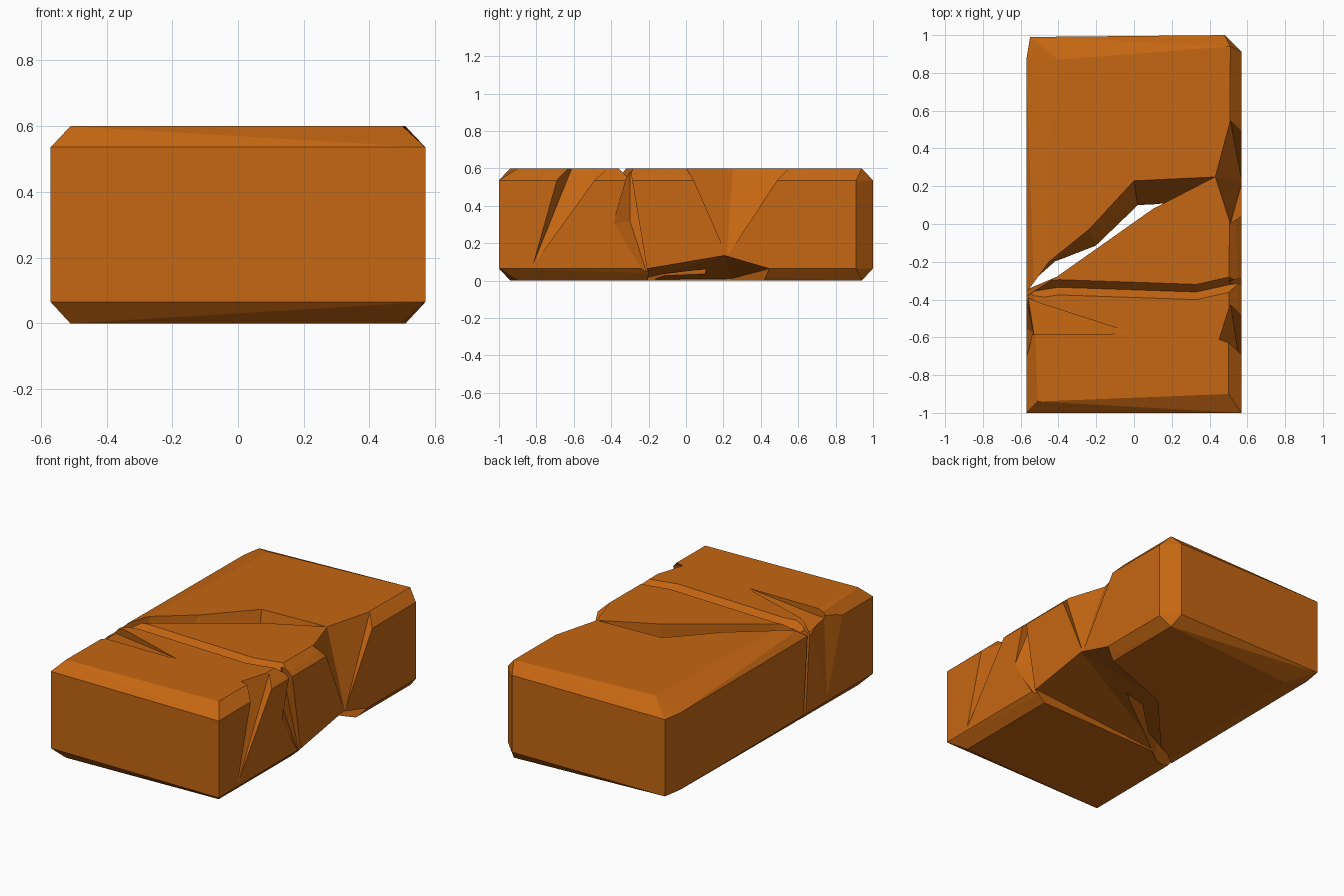
import bpy, bmesh
from mathutils import Vector

if "Cube" in bpy.data.objects:
    bpy.data.objects.remove(bpy.data.objects["Cube"])

clay = bpy.data.materials.new("burnt orange clay")
clay.diffuse_color = (0.56, 0.135, 0.006, 1)
clay.use_nodes = True
clay.node_tree.nodes["Principled BSDF"].inputs["Base Color"].default_value = clay.diffuse_color


def finish(bm, name):
    bmesh.ops.recalc_face_normals(bm, faces=bm.faces)
    mesh = bpy.data.meshes.new(name)
    bm.to_mesh(mesh)
    bm.free()
    mesh.materials.append(clay)
    ob = bpy.data.objects.new(name, mesh)
    bpy.context.collection.objects.link(ob)
    return ob


def hull(name, points):
    """Convex solid around a handful of points."""
    bm = bmesh.new()
    verts = [bm.verts.new(p) for p in points]
    bmesh.ops.convex_hull(bm, input=verts)
    loose = [v for v in bm.verts if not v.link_faces]
    bmesh.ops.delete(bm, geom=loose, context='VERTS')
    return finish(bm, name)


def loft(name, low, high, z0, z1):
    """Solid between two outlines with equal point counts."""
    bm = bmesh.new()
    a = [bm.verts.new((x, y, z0)) for x, y in low]
    b = [bm.verts.new((x, y, z1)) for x, y in high]
    bm.faces.new(a)
    bm.faces.new(b)
    for i in range(len(a)):
        j = (i + 1) % len(a)
        bm.faces.new((a[i], a[j], b[j], b[i]))
    bmesh.ops.triangulate(bm, faces=bm.faces)
    return finish(bm, name)


def cut(body, cutter):
    cutter.hide_render = True
    mod = body.modifiers.new("cut", 'BOOLEAN')
    mod.operation = 'DIFFERENCE'
    mod.solver = 'EXACT'
    mod.object = cutter
    bpy.context.view_layer.objects.active = body
    bpy.ops.object.modifier_apply(modifier=mod.name)
    bpy.data.objects.remove(cutter, do_unlink=True)


def chip(outward, *points):
    """Knock off the corner between these points, sweeping outward."""
    inner = [Vector(p) for p in points]
    cut(brick, hull("chip_cutter", inner + [p + Vector(outward) for p in inner]))


# Brick body: waist outline plus smaller, matching top and bottom outlines
waist = [(-.57, -1), (.57, -1), (.57, .91), (.48, 1), (-.55, .99), (-.57, .87)]
cap = [(-.51, -.94), (0, -.87), (.5, -.9), (.51, .94), (0, .85), (-.4, .87)]
pts = [(x, y, z) for x, y in waist for z in (.065, .536)]
pts += [(x, y, z) for x, y in cap for z in (0, .6)]
brick = hull("cracked_brick", pts)

# Main crack: wide at the top, a thin gap at the bottom
crack_top = [(-.6, -.41), (-.45, -.2), (-.24, -.03), (0, .23), (.43, .25), (.1, .08), (-.41, -.28)]
crack_low = [(-.6, -.36), (-.42, -.2), (-.2, -.12), (.02, .09), (.12, .09), (.09, .06), (-.41, -.29)]
cut(brick, loft("crack_cutter", crack_low, crack_top, -.01, .605))

# Shallow V groove across the top
groove = [(-.62, -.37), (-.4, -.335), (.33, -.36), (.62, -.295)]
for start, end in zip(groove, groove[1:]):
    vee = []
    for x, y in (start, end):
        vee += [(x, y, .55)] + [(x, y + s * .042, z) for s in (-1, 1) for z in (.602, .7)]
    cut(brick, hull("groove_cutter", vee))

# Right side, where the crack ends
chip((.2, 0, .1), (.43, .25, .602), (.51, .55, .602), (.545, .24, .4),
     (.572, .22, .13), (.51, 0, .602))
# Right side, below the groove
chip((.2, 0, 0), (.5, -.3, .61), (.52, -.3, .32), (.575, -.39, .3), (.56, -.2, .01))
# Right side, near the front
chip((.2, 0, .1), (.45, -.61, .602), (.51, -.42, .602), (.572, -.69, .54), (.572, -.82, .08))
# Left side, near the front
chip((-.2, 0, 0), (-.572, -.38, .57), (-.53, -.58, .57), (-.572, -.71, .54), (-.572, -.55, .06))
# Top, front left
chip((-.05, 0, .1), (0, -.58, .602), (-.37, -.46, .585), (-.53, -.585, .55), (-.56, -.39, .54))
# Underside, sloping up to the right
chip((.05, 0, -.2), (.58, -.2, .065), (.58, .21, .135), (.58, .45, .065),
     (.02, .24, .01), (-.4, -.23, .005))

brick.data.materials.clear()
brick.data.materials.append(clay)
for poly in brick.data.polygons:
    poly.use_smooth = False
    poly.material_index = 0
